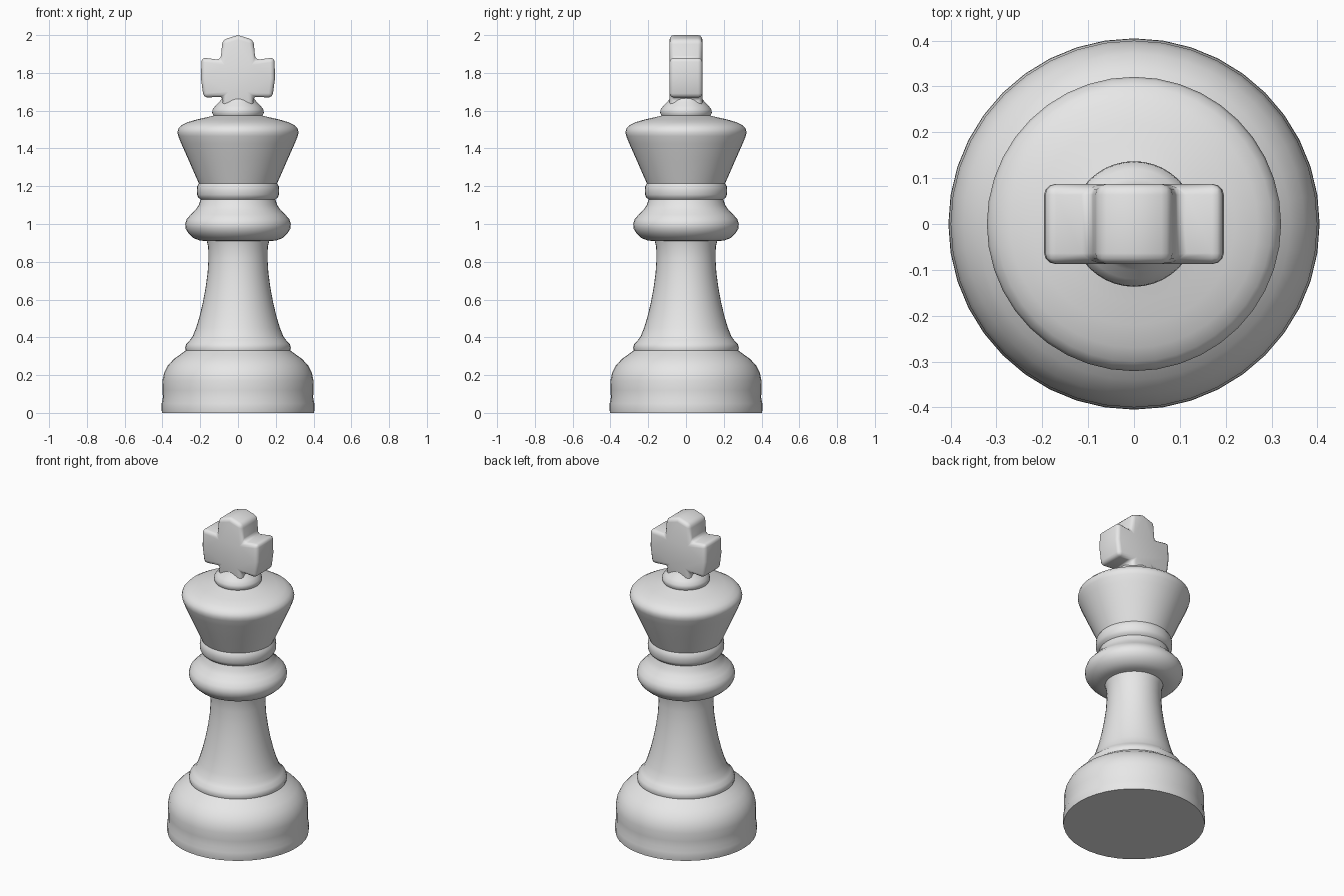
import bpy, bmesh, math

if "Cube" in bpy.data.objects:
    bpy.data.objects.remove(bpy.data.objects["Cube"])

SIDES = 40
grey = bpy.data.materials.new("light_grey")
grey.diffuse_color = (0.8, 0.8, 0.8, 1)
grey.use_nodes = True
grey.node_tree.nodes["Principled BSDF"].inputs["Base Color"].default_value = grey.diffuse_color


def finish(bm, name, angle=50):
    bmesh.ops.recalc_face_normals(bm, faces=bm.faces)
    mesh = bpy.data.meshes.new(name)
    bm.to_mesh(mesh)
    bm.free()
    mesh.materials.append(grey)
    obj = bpy.data.objects.new(name, mesh)
    bpy.context.collection.objects.link(obj)
    bpy.ops.object.select_all(action='DESELECT')
    obj.select_set(True)
    bpy.context.view_layer.objects.active = obj
    bpy.ops.object.shade_smooth_by_angle(angle=math.radians(angle))
    return obj


def lathe(name, profile, cap_bottom=False, cap_top=False):
    """Turn a list of (radius, height) points around the z axis."""
    bm = bmesh.new()
    rings = []
    for r, z in profile:
        rings.append([bm.verts.new((r * math.cos(2 * math.pi * i / SIDES),
                                    r * math.sin(2 * math.pi * i / SIDES), z))
                      for i in range(SIDES)])
    for a, b in zip(rings, rings[1:]):
        for i in range(SIDES):
            j = (i + 1) % SIDES
            bm.faces.new((a[i], a[j], b[j], b[i]))
    if cap_bottom:
        bm.faces.new(rings[0][::-1])
    if cap_top:
        bm.faces.new(rings[-1])
    return finish(bm, name)


# Foot with rounded shoulder
lathe("base", [(0.402, 0), (0.405, 0.02), (0.404, 0.05), (0.398, 0.08), (0.399, 0.12),
               (0.4, 0.17), (0.392, 0.21), (0.372, 0.25), (0.34, 0.285), (0.305, 0.31),
               (0.277, 0.33)], cap_bottom=True)

# Small step and tapering stem
lathe("stem", [(0.277, 0.33), (0.28, 0.345), (0.274, 0.365), (0.255, 0.385), (0.24, 0.405),
               (0.222, 0.45), (0.204, 0.51), (0.187, 0.58), (0.172, 0.66), (0.161, 0.74),
               (0.156, 0.82), (0.158, 0.88), (0.165, 0.91)])

# Wide collar bead
lathe("collar", [(0.165, 0.91), (0.2, 0.912), (0.235, 0.925), (0.262, 0.95), (0.277, 0.975),
                 (0.28, 1.0), (0.272, 1.025), (0.25, 1.05), (0.224, 1.075), (0.208, 1.1),
                 (0.198, 1.13)])

# Thin ring under the crown
lathe("crown_ring", [(0.198, 1.13), (0.21, 1.14), (0.217, 1.155), (0.218, 1.18),
                     (0.216, 1.2), (0.207, 1.215)])

# Flared crown with domed top
lathe("crown", [(0.207, 1.215), (0.225, 1.255), (0.26, 1.335), (0.3, 1.425), (0.316, 1.465),
                (0.321, 1.485), (0.316, 1.505), (0.3, 1.522), (0.27, 1.538), (0.22, 1.553),
                (0.17, 1.564), (0.13, 1.574)])

# Foot of the finial
lathe("finial_foot", [(0.13, 1.574), (0.137, 1.588), (0.135, 1.605), (0.12, 1.625),
                      (0.1, 1.645), (0.085, 1.665), (0.078, 1.69)], cap_top=True)

# Cross: mirrored half outline, extruded through y and bevelled
half = [(0.085, 1.62), (0.077, 1.675), (0.182, 1.668), (0.196, 1.77),
        (0.193, 1.882), (0.092, 1.868), (0.082, 1.975), (0.0, 2.0)]
outline = half + [(-x, z) for x, z in half[-2::-1]]
bm = bmesh.new()
front = bm.faces.new([bm.verts.new((x, -0.087, z)) for x, z in outline])
ext = bmesh.ops.extrude_face_region(bm, geom=[front], use_keep_orig=True)
for v in ext["geom"]:
    if isinstance(v, bmesh.types.BMVert):
        v.co.y = 0.087
bmesh.ops.recalc_face_normals(bm, faces=bm.faces)
sharp = [e for e in bm.edges if e.calc_face_angle(0) > math.radians(40)]
bmesh.ops.bevel(bm, geom=sharp, offset=0.024, segments=3, profile=0.5,
                affect='EDGES', clamp_overlap=True)
finish(bm, "cross")
